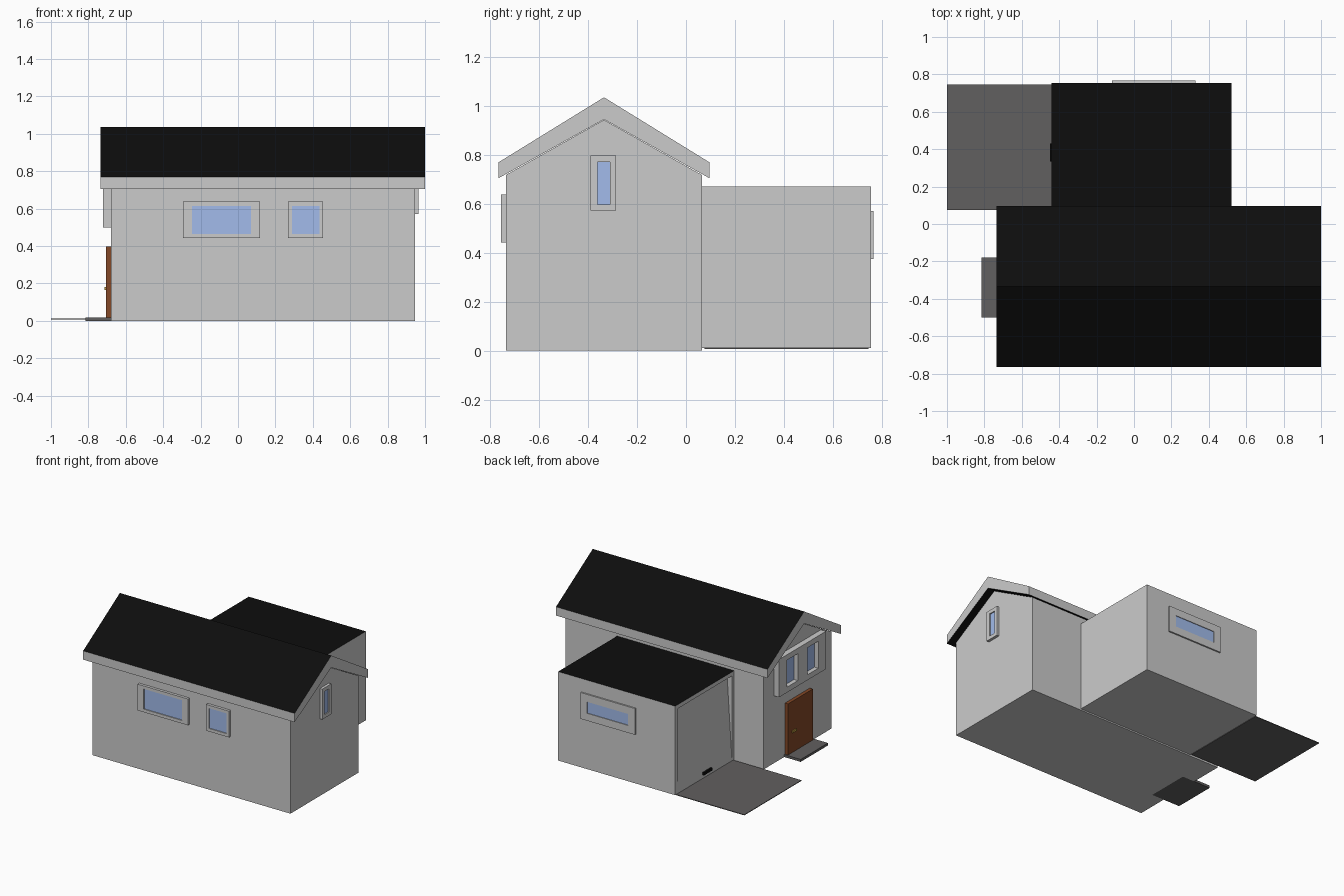
import bpy, bmesh

if "Cube" in bpy.data.objects:
    bpy.data.objects.remove(bpy.data.objects["Cube"])


def material(name, rgb):
    m = bpy.data.materials.new(name)
    m.diffuse_color = (*rgb, 1)
    m.use_nodes = True
    m.node_tree.nodes["Principled BSDF"].inputs["Base Color"].default_value = m.diffuse_color
    return m


BLACK = material("roofing", (0.004, 0.004, 0.004))
PAVING = material("paving", (0.12, 0.115, 0.115))
BROWN = material("wood", (0.23, 0.065, 0.02))
GLASS = material("glass", (0.36, 0.5, 0.83))
BRASS = material("brass", (0.5, 0.32, 0.05))


def finish(name, bm, *mats):
    bmesh.ops.recalc_face_normals(bm, faces=bm.faces)
    me = bpy.data.meshes.new(name)
    bm.to_mesh(me)
    bm.free()
    for m in mats:
        me.materials.append(m)
    ob = bpy.data.objects.new(name, me)
    bpy.context.collection.objects.link(ob)
    return ob


def add_box(bm, lo, hi):
    verts = bmesh.ops.create_cube(bm, size=1)["verts"]
    for v in verts:
        for i in range(3):
            v.co[i] = hi[i] if v.co[i] > 0 else lo[i]


def box(name, lo, hi, *mats):
    bm = bmesh.new()
    add_box(bm, lo, hi)
    return finish(name, bm, *mats)


def prism(name, profile, axis, a, b, *mats, dark=None):
    """Extrude a 2D profile along x (axis 0, profile y,z) or y (axis 1, profile x,z)."""
    bm = bmesh.new()
    place = lambda u, v: (a, u, v) if axis == 0 else (u, a, v)
    face = bm.faces.new([bm.verts.new(place(u, v)) for u, v in profile])
    new = bmesh.ops.extrude_face_region(bm, geom=[face])["geom"]
    for v in new:
        if isinstance(v, bmesh.types.BMVert):
            v.co[axis] = b
    bm.normal_update()
    if dark:
        for f in bm.faces:
            if dark(f):
                f.material_index = 1
    return finish(name, bm, *mats)


def window(name, axis, wall, out, u, z, openings, oz, glass):
    """Framed window on a wall plane: axis is the wall normal, openings are u ranges."""
    def span(u0, u1, z0, z1, face):
        d = sorted((wall, face))
        if axis == 0:
            return (d[0], u0, z0), (d[1], u1, z1)
        return (u0, d[0], z0), (u1, d[1], z1)
    bm = bmesh.new()
    add_box(bm, *span(u[0], u[1], z[0], oz[0], out))
    add_box(bm, *span(u[0], u[1], oz[1], z[1], out))
    edges = [u[0]] + [e for o in openings for e in o] + [u[1]]
    for i in range(0, len(edges), 2):
        add_box(bm, *span(edges[i], edges[i + 1], oz[0], oz[1], out))
    finish(name + "_frame", bm)
    for i, o in enumerate(openings):
        box(f"{name}_glass_{i + 1}", *span(o[0], o[1], oz[0], oz[1], glass), GLASS)


# Main house walls with gable ends
prism("house_walls", [(-0.735, 0), (0.065, 0), (0.065, 0.718), (-0.335, 0.943),
                      (-0.735, 0.718)], 0, -0.68, 0.945)

# Gable roof: dark slopes, pale fascia and ends
prism("gable_roof", [(-0.765, 0.705), (-0.765, 0.77), (-0.335, 1.035), (0.095, 0.77),
                     (0.095, 0.705), (-0.335, 0.945)], 0, -0.735, 1.0, None, BLACK,
      dark=lambda f: abs(f.normal.z) > 0.3)

# Garage with dark flat roof and a slightly tilted door recess
garage = prism("garage", [(-0.44, 0.01), (0.52, 0.01), (0.52, 0.67), (-0.44, 0.67)],
               1, 0.065, 0.755, None, BLACK,
               dark=lambda f: f.calc_center_median().z > 0.66)
cutter = prism("door_recess_cutter", [(-0.40, 0.64), (-0.5, 0.64), (-0.5, -0.01),
                                      (-0.4413, -0.01)], 1, 0.09, 0.72)
cutter.hide_render = True
cutter.hide_viewport = True
cut = garage.modifiers.new("door_recess", "BOOLEAN")
cut.operation = "DIFFERENCE"
cut.object = cutter
box("garage_door_handle", (-0.45, 0.335, 0.035), (-0.43, 0.43, 0.055), BLACK)

# Driveway and doorstep
box("driveway", (-1.0, 0.075, 0.006), (-0.44, 0.745, 0.011), PAVING)
box("doorstep", (-0.815, -0.5, 0.0), (-0.58, -0.18, 0.018), PAVING)

# Entrance door and handle
box("front_door", (-0.705, -0.48, 0.018), (-0.68, -0.19, 0.397), BROWN)
box("door_handle", (-0.713, -0.28, 0.165), (-0.705, -0.235, 0.18), BRASS)

# Windows
window("wide_window", 1, -0.735, -0.755, (-0.295, 0.118), (0.442, 0.637),
       [(-0.245, 0.07)], (0.465, 0.615), -0.748)
window("small_window", 1, -0.735, -0.755, (0.267, 0.455), (0.442, 0.637),
       [(0.29, 0.435)], (0.465, 0.615), -0.748)
window("gable_window", 0, 0.945, 0.965, (-0.39, -0.285), (0.572, 0.797),
       [(-0.362, -0.31)], (0.598, 0.77), 0.957)
window("garage_window", 1, 0.755, 0.766, (-0.117, 0.33), (0.375, 0.57),
       [(-0.06, 0.275)], (0.43, 0.515), 0.761)
window("twin_window", 0, -0.68, -0.722, (-0.61, -0.06), (0.5, 0.78),
       [(-0.52, -0.39), (-0.28, -0.15)], (0.54, 0.74), -0.69)
